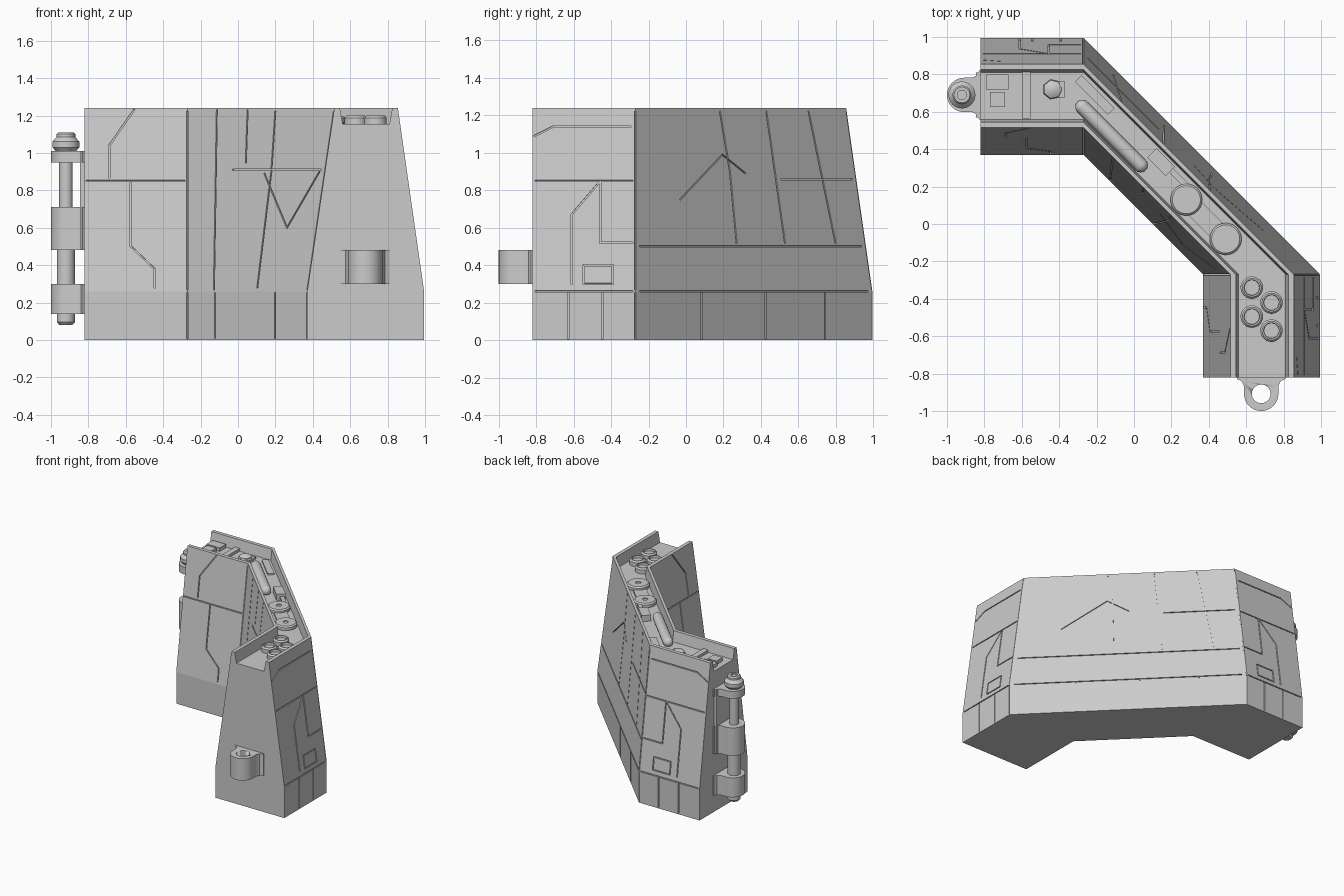
import bpy, bmesh, math
from mathutils import Vector, Matrix

if "Cube" in bpy.data.objects:
    bpy.data.objects.remove(bpy.data.objects["Cube"])

H, BREAK, FLOOR = 1.24, 0.26, 1.155


def finish(name, bm, smooth=False):
    bmesh.ops.recalc_face_normals(bm, faces=bm.faces)
    me = bpy.data.meshes.new(name)
    bm.to_mesh(me)
    bm.free()
    ob = bpy.data.objects.new(name, me)
    bpy.context.collection.objects.link(ob)
    bpy.context.view_layer.objects.active = ob
    if smooth:
        bpy.ops.object.select_all(action='DESELECT')
        ob.select_set(True)
        bpy.ops.object.shade_smooth_by_angle(angle=math.radians(35))
    return ob


def subtract(ob, cutter):
    mod = ob.modifiers.new("cut", 'BOOLEAN')
    mod.operation, mod.solver, mod.object = 'DIFFERENCE', 'EXACT', cutter
    mod.use_self = True
    bpy.context.view_layer.objects.active = ob
    bpy.ops.object.modifier_apply(modifier=mod.name)
    bpy.data.objects.remove(cutter)


def prism(name, pts, z0, z1, smooth=False):
    bm = bmesh.new()
    f = bm.faces.new([bm.verts.new((x, y, z0)) for x, y in pts])
    top = bmesh.ops.extrude_face_region(bm, geom=[f])['geom']
    bmesh.ops.translate(bm, vec=(0, 0, z1 - z0),
                        verts=[v for v in top if isinstance(v, bmesh.types.BMVert)])
    return finish(name, bm, smooth)


def lathe(name, prof, loc, rot=None, n=32):
    # profile is (radius, height), capped where the ends are open
    bm = bmesh.new()
    rings = [[bm.verts.new((r * math.cos(2 * math.pi * i / n), r * math.sin(2 * math.pi * i / n), z))
              for i in range(n)] for r, z in prof]
    for a, b in zip(rings, rings[1:]):
        for i in range(n):
            bm.faces.new((a[i], a[(i + 1) % n], b[(i + 1) % n], b[i]))
    bm.faces.new(rings[0])
    bm.faces.new(rings[-1])
    m = Matrix.Translation(loc) @ (rot or Matrix())
    bmesh.ops.transform(bm, matrix=m, verts=bm.verts)
    return finish(name, bm, True)


def box(name, x, y, sx, sy, z0, z1, angle=0):
    c, s = math.cos(angle), math.sin(angle)
    pts = [(x + a * sx / 2 * c - b * sy / 2 * s, y + a * sx / 2 * s + b * sy / 2 * c)
           for a, b in ((-1, -1), (1, -1), (1, 1), (-1, 1))]
    return prism(name, pts, z0, z1)


# Wall body: a trough-topped section swept through four stations
def station(i, v, z):
    return Vector(((-0.82, v, z), (-0.27, v, z), (v, -0.27, z), (v, -0.82, z))[i])


section = [(.37, 0), (.37, BREAK), (.515, H), (.545, H), (.56, FLOOR),
           (.81, FLOOR), (.825, H), (.855, H), (.995, BREAK), (.995, 0)]
bm = bmesh.new()
loops = [[bm.verts.new(station(i, v, z)) for v, z in section] for i in range(4)]
for a, b in zip(loops, loops[1:]):
    for i in range(len(section)):
        j = (i + 1) % len(section)
        bm.faces.new((a[i], a[j], b[j], b[i]))
bm.faces.new(loops[0])
bm.faces.new(loops[3])
wall = finish("wall_body", bm)


# Panel grooves, laid out as (position along face, height) polylines
def on_face(seg, outer, t, z):
    k = max(0, (z - BREAK) / (H - BREAK))
    v = .995 - .14 * k if outer else .37 + .145 * k
    return station(seg, v, z).lerp(station(seg + 1, v, z), t)


leg_outer = [[(.03, .85), (.97, .85)], [(.02, 1.09), (.2, 1.14), (.95, 1.14)],
             [(.38, .67), (.66, .85)], [(.38, .67), (.38, .3)], [(.66, .85), (.66, .52), (.97, .52)],
             [(.5, .3), (.78, .3), (.78, .4), (.5, .4), (.5, .3)],
             [(.35, .01), (.35, .25)], [(.68, .01), (.68, .25)], [(.03, .26), (.97, .26)]]
leg_inner = [[(.02, .85), (.97, .85)], [(.24, .87), (.24, 1.04), (.48, 1.23)],
             [(.45, .84), (.45, .5), (.68, .38), (.68, .28)]]
mid_outer = [[(.35, .52), (.38, 1.22)], [(.56, .52), (.57, .9), (.6, 1.22)], [(.13, .52), (.18, 1.22)],
             [(.8, .75), (.6, .99), (.5, .89)], [(.02, .5), (.98, .5)], [(.02, .86), (.34, .86)],
             [(.45, .01), (.45, .25)], [(.72, .01), (.72, .25)], [(.2, .01), (.2, .25)],
             [(.02, .26), (.98, .26)]]
mid_inner = [[(.22, .27), (.2, 1.23)], [(.42, .95), (.41, 1.23)], [(.33, .91), (.97, .91)],
             [(.58, .28), (.61, .9), (.6, 1.22)], [(.56, .89), (.77, .6), (.96, .9)],
             [(.23, .01), (.23, .25)], [(.73, .01), (.73, .25)]]
corners = [[(.0, .01), (.0, .25)], [(.0, .27), (.0, 1.22)], [(1, .01), (1, .25)], [(1, .27), (1, 1.22)]]


def flip(lines):
    return [[(1 - t, z) for t, z in line] for line in lines]


layout = [(0, True, leg_outer), (2, True, flip(leg_outer)), (0, False, leg_inner),
          (2, False, flip(leg_inner)), (1, True, mid_outer + corners), (1, False, mid_inner + corners)]
cut = bmesh.new()
for seg, outer, lines in layout:
    for line in lines:
        for (t0, z0), (t1, z1) in zip(line, line[1:]):
            a, b = on_face(seg, outer, t0, z0), on_face(seg, outer, t1, z1)
            zm = (z0 + z1) / 2
            m = on_face(seg, outer, .5, zm)
            n = (on_face(seg, outer, .6, zm) - m).cross(on_face(seg, outer, .5, zm + .01) - m).normalized()
            d = (b - a).normalized()
            s = n.cross(d).normalized()
            n = d.cross(s)
            rot = Matrix((d, s, n)).transposed().to_4x4()
            size = Matrix.Diagonal(((b - a).length + .006, .008, .018, 1))
            bmesh.ops.create_cube(cut, size=1, matrix=Matrix.Translation((a + b) / 2) @ rot @ size)
subtract(wall, finish("groove_cutter", cut))


# Hinge ears: rounded lug with a flared root; local x across, local y outward
def ear_points(place, r=.092, reach=.088):
    half = [(.13, -.08), (.13, .008), (.105, .02), (r, .045)]
    arc = [(r * math.cos(math.pi * i / 16), reach + r * math.sin(math.pi * i / 16)) for i in range(17)]
    return [place(*p) for p in half + arc + [(-x, y) for x, y in reversed(half)]]


left = ear_points(lambda u, w: (-.82 - w, .69 + u))
for label, z0, z1 in (("lower", .14, .30), ("middle", .48, .71), ("upper", .95, 1.01)):
    prism("hinge_ear_" + label, left, z0, z1, True)
box("hinge_back_plate", -.825, .69, .04, .24, .48, 1.01)
socket = prism("hinge_socket", ear_points(lambda u, w: (.68 + u, -.82 - w)), .30, .48, True)
subtract(socket, lathe("hole_cutter", [(.05, .2), (.05, .6)], (.68, -.908, 0)))

# Hinge pin with chamfered ends
lathe("hinge_pin", [(.035, .08), (.048, .095), (.048, .71), (.036, .71), (.036, 1.01),
                    (.055, 1.01), (.072, 1.03), (.072, 1.06), (.05, 1.085), (.05, 1.10),
                    (.042, 1.11), (.025, 1.11), (.025, 1.10)], (-.92, .69, 0))

# Four ringed canisters
for i, (x, y) in enumerate(((.63, -.34), (.735, -.42), (.63, -.495), (.735, -.57))):
    lathe(f"canister_{i + 1}", [(.06, 0), (.06, .035), (.05, .047), (.042, .047), (.04, .03)], (x, y, FLOOR - .003))

# Two flat wheels joined by a plate
for i, (x, y) in enumerate(((.28, .13), (.49, -.08))):
    lathe(f"wheel_{i + 1}", [(.07, 0), (.085, .01), (.085, .032), (.075, .042), (.02, .042), (.02, .035)],
          (x, y, FLOOR - .003), n=40)
diag = math.radians(-45)
box("wheel_plate", .385, .025, .2, .1, FLOOR - .01, FLOOR + .015, diag)

# Lying tank with rounded ends
R, L = .038, .22
cap = [(max(.001, R * math.cos(a)), L + R * math.sin(a)) for a in (math.pi / 2 * i / 8 for i in range(9))]
lathe("lying_tank", [(r, -z) for r, z in reversed(cap)] + cap, (-.12, .47, 1.18),
      Matrix.Rotation(diag, 4, 'Z') @ Matrix.Rotation(math.pi / 2, 4, 'Y'))

# Small boxes, strips and a lump on the walkway
box("long_tray", -.21, .69, .25, .05, FLOOR - .01, FLOOR + .012, diag)
box("small_crate", .145, .33, .14, .07, FLOOR - .01, FLOOR + .05, diag)
box("side_rail", .22, .265, .2, .03, FLOOR - .01, FLOOR + .03, diag)
box("hatch_large", -.73, .76, .12, .08, FLOOR - .01, FLOOR + .03)
box("hatch_small", -.73, .665, .08, .08, FLOOR - .01, FLOOR + .03)
box("cross_strip", -.575, .69, .045, .25, FLOOR - .01, FLOOR + .022)
box("lump_base", -.39, .72, .035, .09, FLOOR - .01, FLOOR + .02)
lathe("lump", [(.055, 0), (.05, .03), (.025, .045)], (-.435, .72, FLOOR - .003), n=7)
